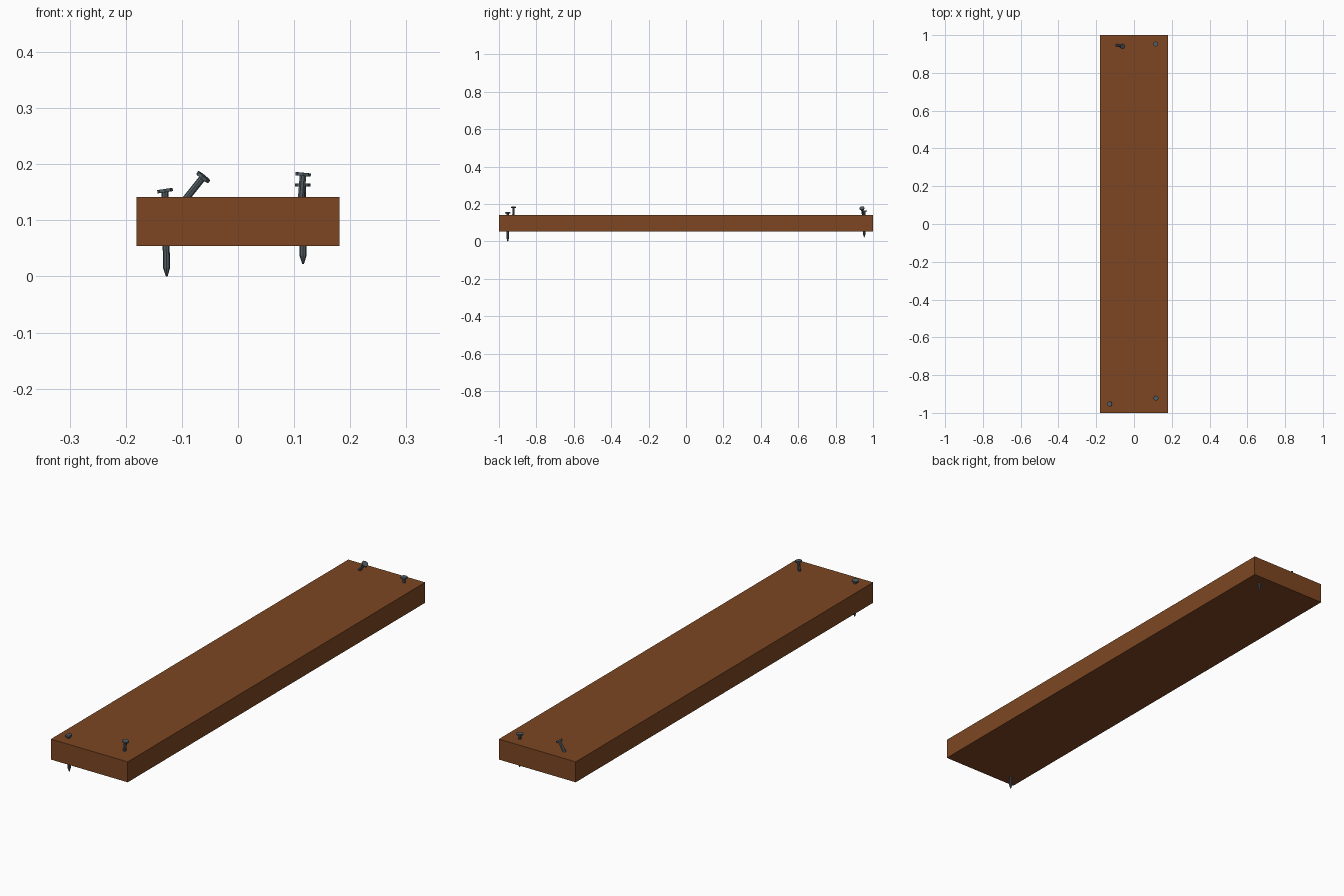
import bpy, bmesh
from mathutils import Vector, Matrix

if "Cube" in bpy.data.objects:
    bpy.data.objects.remove(bpy.data.objects["Cube"])


def material(name, rgb):
    m = bpy.data.materials.new(name)
    m.diffuse_color = (*rgb, 1)
    m.use_nodes = True
    m.node_tree.nodes["Principled BSDF"].inputs["Base Color"].default_value = m.diffuse_color
    return m


wood = material("brown wood", (0.205, 0.062, 0.016))
steel = material("dark steel", (0.085, 0.11, 0.125))


def add_object(name, bm, mat):
    me = bpy.data.meshes.new(name)
    bm.to_mesh(me)
    bm.free()
    me.materials.append(mat)
    ob = bpy.data.objects.new(name, me)
    bpy.context.collection.objects.link(ob)


def cone(bm, a, b, r1, r2):
    """Eight-sided cone or cylinder from point a to point b."""
    d = b - a
    mat = Matrix.Translation((a + b) / 2) @ d.to_track_quat('Z', 'Y').to_matrix().to_4x4()
    bmesh.ops.create_cone(bm, cap_ends=True, segments=8, radius1=r1, radius2=r2,
                          depth=d.length, matrix=mat)


def nail(name, tip, head, head_axis=None):
    """Pointed shaft from tip to head, with a flat disc head."""
    tip, head = Vector(tip), Vector(head)
    axis = (head - tip).normalized()
    n = Vector(head_axis).normalized() if head_axis else axis
    neck = tip + axis * 0.015
    bm = bmesh.new()
    cone(bm, tip, neck, 0.0015, 0.0062)
    cone(bm, neck, head, 0.0062, 0.0062)
    cone(bm, head - n * 0.003, head + n * 0.003, 0.0138, 0.0138)
    add_object(name, bm, steel)


# plank
bm = bmesh.new()
bmesh.ops.create_cube(bm, size=1, matrix=Matrix.Translation((0, 0, 0.098))
                      @ Matrix.Diagonal((0.362, 2, 0.087, 1)))
add_object("plank", bm, wood)

# nails: two driven through, two left sticking out and leaning
nail("front_left_nail", (-0.127, -0.953, 0.0), (-0.13, -0.953, 0.153), (-0.15, 0, 1))
nail("back_right_nail", (0.116, 0.953, 0.022), (0.115, 0.953, 0.163))
nail("front_right_nail", (0.108, -0.925, 0.085), (0.116, -0.922, 0.182), (0.1, 0, 1))
nail("back_left_nail", (-0.122, 0.953, 0.102), (-0.062, 0.941, 0.177))
